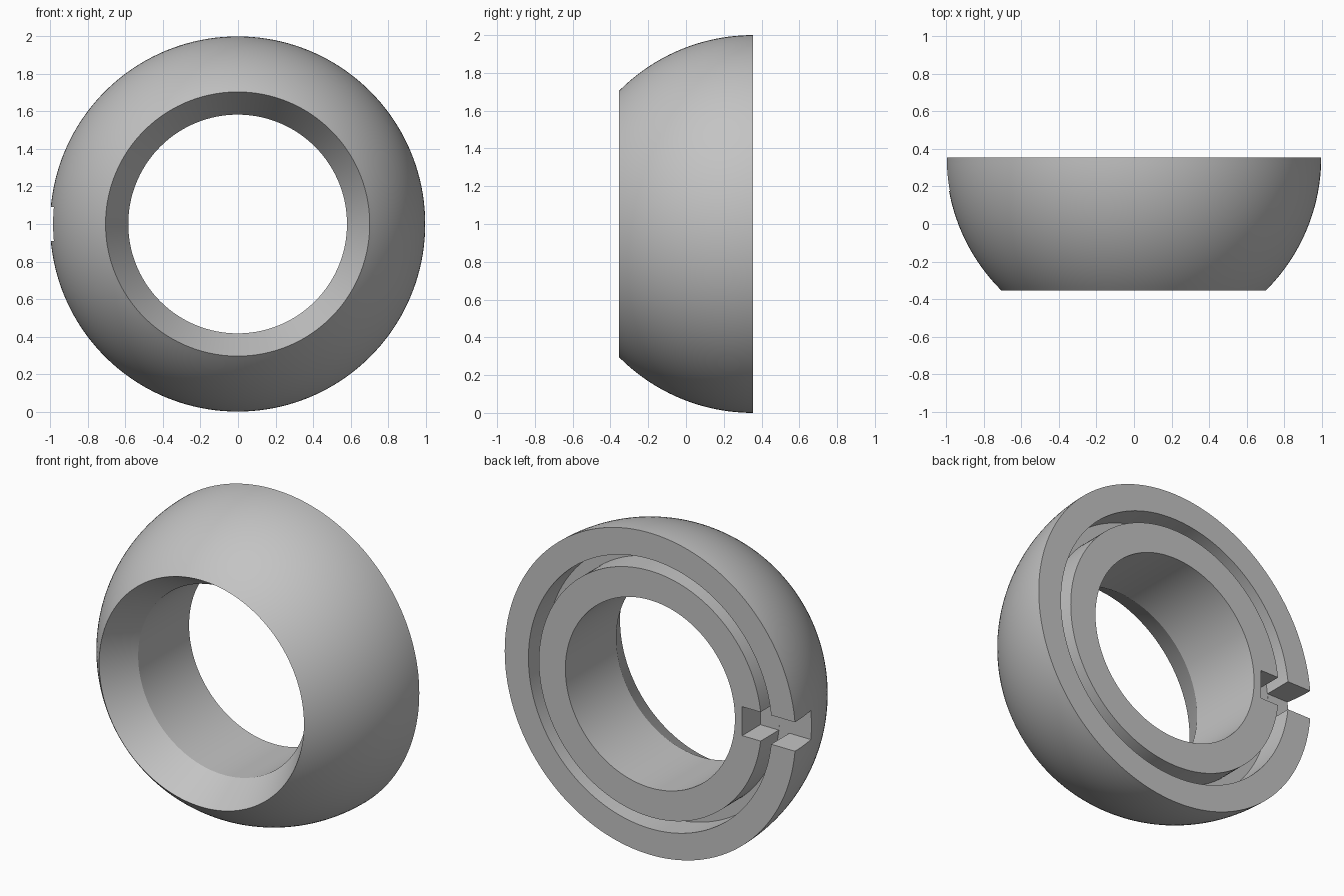
import bpy, bmesh
from math import sin, cos, asin, pi, radians
from mathutils import Vector

if "Cube" in bpy.data.objects:
    bpy.data.objects.remove(bpy.data.objects["Cube"])

BACK, FRONT = 0.355, -0.355
BORE, GROOVE_IN, GROOVE_OUT = 0.583, 0.765, 0.837
FLOOR = BACK - 0.18            # shared depth of groove and key slot
CENTRE = Vector((-0.002, 0, 1))

grey = bpy.data.materials.new("plain grey")
grey.use_nodes = True
colour = (0.55, 0.55, 0.55, 1)
grey.diffuse_color = colour
grey.node_tree.nodes["Principled BSDF"].inputs["Base Color"].default_value = colour


def make_object(name, bm):
    bmesh.ops.recalc_face_normals(bm, faces=bm.faces)
    mesh = bpy.data.meshes.new(name)
    bm.to_mesh(mesh)
    bm.free()
    mesh.materials.append(grey)
    obj = bpy.data.objects.new(name, mesh)
    bpy.context.collection.objects.link(obj)
    return obj


# Half section (radius, y): spherical outside, grooved back, bore, front chamfer
end = asin(BACK - FRONT)
arc = [(cos(end * i / 24), BACK - sin(end * i / 24)) for i in range(25)]
profile = arc + [(BORE, FRONT + 0.21), (BORE, BACK), (GROOVE_IN, BACK),
                 (GROOVE_IN, FLOOR), (GROOVE_OUT, FLOOR), (GROOVE_OUT, BACK)]

bm = bmesh.new()
verts = [bm.verts.new(CENTRE + Vector((r, y, 0))) for r, y in profile]
edges = [bm.edges.new((a, b)) for a, b in zip(verts, verts[1:] + verts[:1])]
bmesh.ops.spin(bm, geom=verts + edges, cent=CENTRE, axis=(0, 1, 0),
               angle=2 * pi, steps=160, use_duplicate=False)
bmesh.ops.remove_doubles(bm, verts=bm.verts, dist=0.0001)
ring = make_object("spherical_ring", bm)

# Key slot through the outer rim and partly into the inner rim
bm = bmesh.new()
bmesh.ops.create_cube(bm, size=1)
low, high = Vector((-1.1, FLOOR + 0.001, 0.91)), Vector((-0.635, 0.5, 1.09))
for v in bm.verts:
    v.co = (low + high) / 2 + v.co * (high - low)
cutter = make_object("slot_cutter", bm)
cutter.hide_render = True

cut = ring.modifiers.new("key slot", 'BOOLEAN')
cut.operation = 'DIFFERENCE'
cut.solver = 'EXACT'
cut.object = cutter
bpy.context.view_layer.objects.active = ring
bpy.ops.object.select_all(action='DESELECT')
ring.select_set(True)
bpy.ops.object.modifier_apply(modifier=cut.name)
bpy.data.objects.remove(cutter)

# Soft curved surfaces with crisp rims
bpy.ops.object.shade_smooth_by_angle(angle=radians(25))
